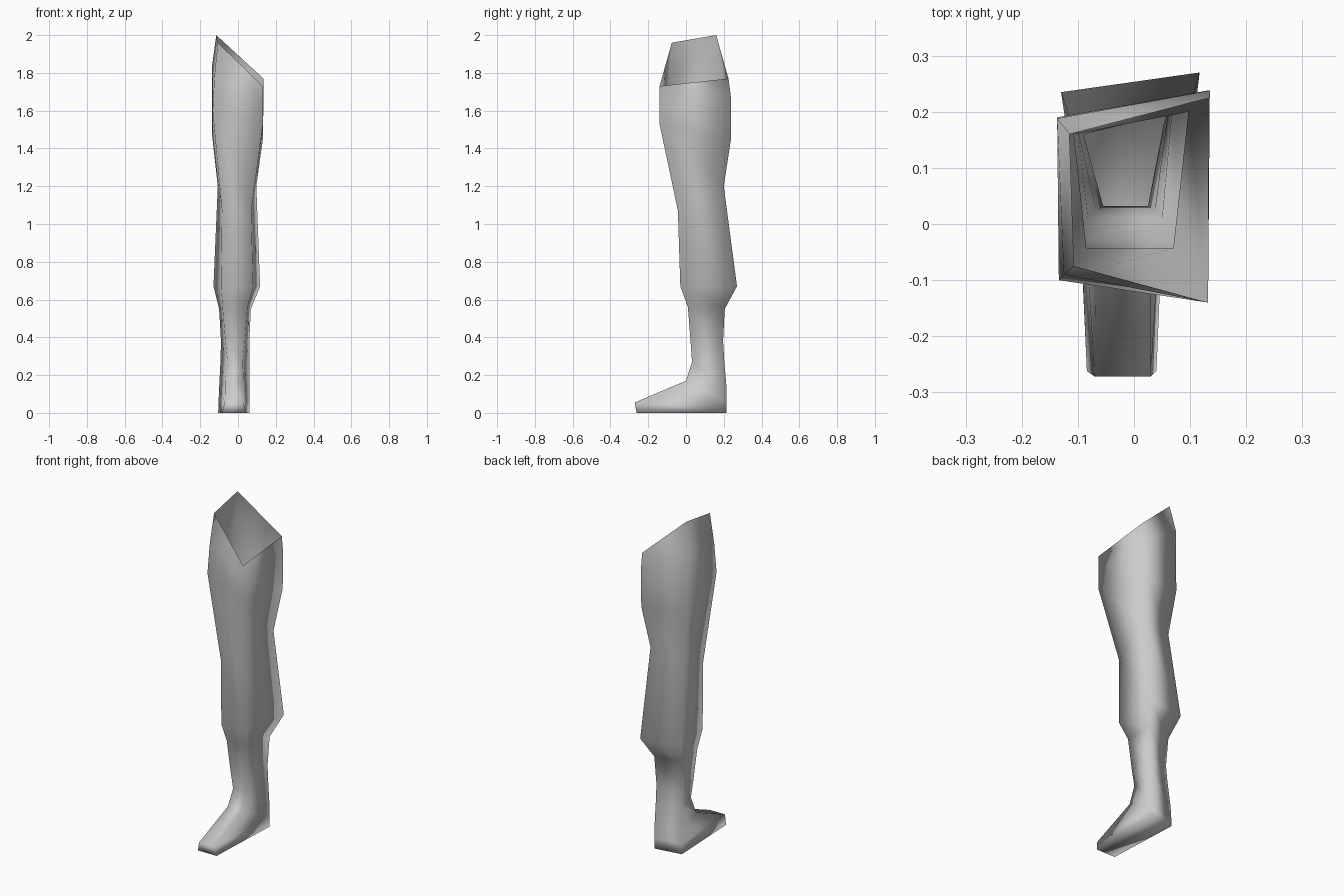
import bpy
import bmesh

# Tilted thigh rings: corners front-left, front-right, back-right, back-left
rings = [
    [(-.107, -.075, 1.96), (.132, -.14, 1.73), (.135, .225, 1.77), (-.115, .16, 2.0)],
    [(-.125, -.09, 1.78), (.132, -.14, 1.64), (.135, .238, 1.67), (-.137, .188, 1.84)],
    [(-.134, -.10, 1.60), (.132, -.14, 1.53), (.132, .238, 1.45), (-.137, .19, 1.47)],
]


def ring(front, back_left, back_right, zb):
    """Trapezoid section: front = (x left, x right, y, z), backs = (x, y)."""
    xl, xr, y, z = front
    return [(xl, y, z), (xr, y, z), (*back_right, zb), (*back_left, zb)]


rings += [
    # knee
    ring((-.085, -.043, 0, 0)[:1] + (.07, -.043, 1.07), (-.107, .16), (.097, .20), 1.2),
    # calf
    ring((-.09, .08, -.03, .67), (-.13, .235), (.117, .27), .67),
    ring((-.082, .05, .01, .56), (-.10, .168), (.068, .205), .55),
    # ankle
    ring((-.067, .037, .024, .38), (-.09, .16), (.06, .196), .38),
    ring((-.055, .025, .032, .27), (-.093, .17), (.06, .203), .27),
    # instep, toe top, sole
    ring((-.068, .03, .0, .17), (-.10, .185), (.06, .215), .13),
    ring((-.07, .03, -.272, .055), (-.103, .188), (.06, .215), .06),
    ring((-.084, .04, -.262, .0), (-.105, .19), (.06, .215), .0),
]

# Leg: loft through the rings, open at the hip and closed at the sole
bm = bmesh.new()
loops = [[bm.verts.new(p) for p in r] for r in rings]
for upper, lower in zip(loops, loops[1:]):
    for i in range(4):
        j = (i + 1) % 4
        bm.faces.new((upper[i], lower[i], lower[j], upper[j]))
bm.faces.new(loops[-1][::-1])
for f in bm.faces:
    f.smooth = True
bm.normal_update()

mesh = bpy.data.meshes.new("leg")
bm.to_mesh(mesh)
bm.free()
leg = bpy.data.objects.new("leg", mesh)
bpy.context.collection.objects.link(leg)
